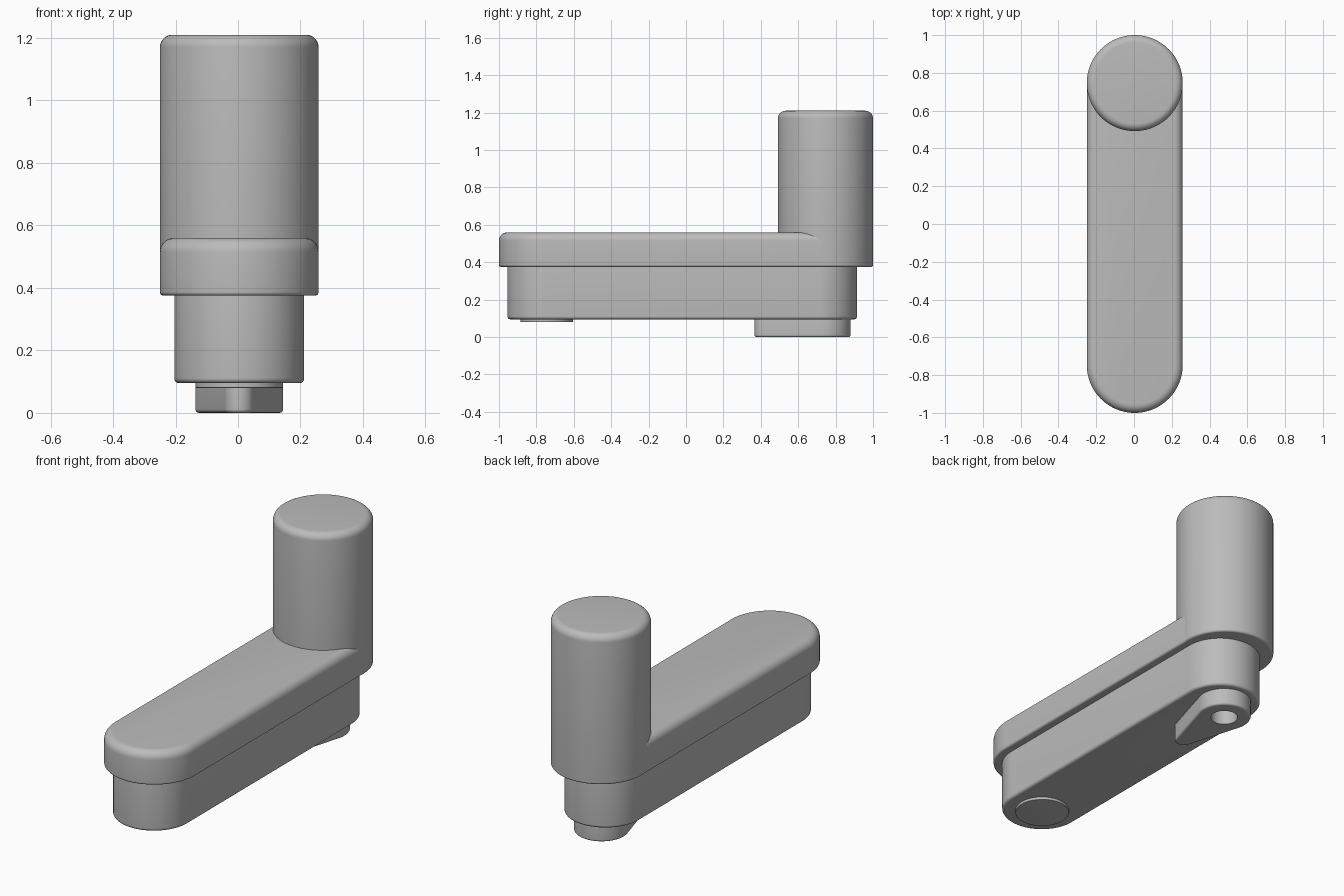
import bpy, bmesh, math

cube = bpy.data.objects.get("Cube")
if cube:
    bpy.data.objects.remove(cube, do_unlink=True)

CX = 0.004   # the body sits slightly off centre
PIVOT = 0.746
grey = bpy.data.materials.new("satin_grey")
grey.use_nodes = True
colour = (0.5, 0.5, 0.5, 1)
grey.diffuse_color = colour
grey.node_tree.nodes["Principled BSDF"].inputs["Base Color"].default_value = colour


def outline(y1, r1, y2, r2, inset, n=48):
    """Rounded bar outline: two arcs joined by their tangent lines."""
    lean = math.asin((r1 - r2) / (y2 - y1)) if y2 > y1 else 0
    pts = []
    for y, r, start, sweep in ((y2, r2, lean, math.pi - 2 * lean),
                               (y1, r1, math.pi - lean, math.pi + 2 * lean)):
        for i in range(n + 1):
            a = start + sweep * i / n
            pts.append((CX + (r - inset) * math.cos(a), y + (r - inset) * math.sin(a)))
    return pts


def rounded_bar(name, y1, r1, y2, r2, z0, z1, low, high, steps=8):
    """Stack outlines into a solid with filleted lower and upper rims."""
    levels = []
    for i in range(steps + 1):
        a = math.pi / 2 * i / steps
        levels.append((z0 + low * (1 - math.cos(a)), low * (1 - math.sin(a))))
    for i in range(steps + 1):
        a = math.pi / 2 * i / steps
        levels.append((z1 - high * (1 - math.sin(a)), high * (1 - math.cos(a))))
    bm = bmesh.new()
    rings = [[bm.verts.new((x, y, z)) for x, y in outline(y1, r1, y2, r2, inset)]
             for z, inset in levels]
    for below, above in zip(rings, rings[1:]):
        for i in range(len(below)):
            j = (i + 1) % len(below)
            bm.faces.new((below[i], below[j], above[j], above[i]))
    bm.faces.new(rings[0][::-1])
    bm.faces.new(rings[-1])
    bmesh.ops.remove_doubles(bm, verts=bm.verts, dist=1e-5)
    bmesh.ops.recalc_face_normals(bm, faces=bm.faces)
    mesh = bpy.data.meshes.new(name)
    bm.to_mesh(mesh)
    bm.free()
    mesh.materials.append(grey)
    obj = bpy.data.objects.new(name, mesh)
    bpy.context.collection.objects.link(obj)
    return obj


def smooth(obj):
    bpy.ops.object.select_all(action='DESELECT')
    obj.select_set(True)
    bpy.context.view_layer.objects.active = obj
    bpy.ops.object.shade_smooth_by_angle(angle=math.radians(30))


# Upright grip and the arm that runs into it
grip = rounded_bar("grip", PIVOT, 0.254, PIVOT, 0.254, 0.375, 1.21, 0.012, 0.04)
arm = rounded_bar("arm", -PIVOT, 0.254, PIVOT, 0.2525, 0.375, 0.56, 0.012, 0.045)

# Narrower housing under the arm, with a round cap at the free end
housing = rounded_bar("housing", -0.747, 0.208, 0.707, 0.208, 0.095, 0.39, 0.016, 0.001)
cap = rounded_bar("end_cap", -0.745, 0.14, -0.745, 0.14, 0.08, 0.11, 0.003, 0.001)

# Tapered drive foot with a round socket
foot = rounded_bar("drive_foot", 0.412, 0.047, 0.74, 0.14, 0.0, 0.11, 0.012, 0.001)
cutter = rounded_bar("socket_cutter", 0.74, 0.07, 0.74, 0.07, -0.05, 0.2, 0.001, 0.001)
cutter.hide_render = True
cut = foot.modifiers.new("socket", 'BOOLEAN')
cut.operation = 'DIFFERENCE'
cut.object = cutter
cut.solver = 'EXACT'
bpy.context.view_layer.objects.active = foot
bpy.ops.object.modifier_apply(modifier=cut.name)
bpy.data.objects.remove(cutter, do_unlink=True)

for part in (grip, arm, housing, cap, foot):
    smooth(part)
